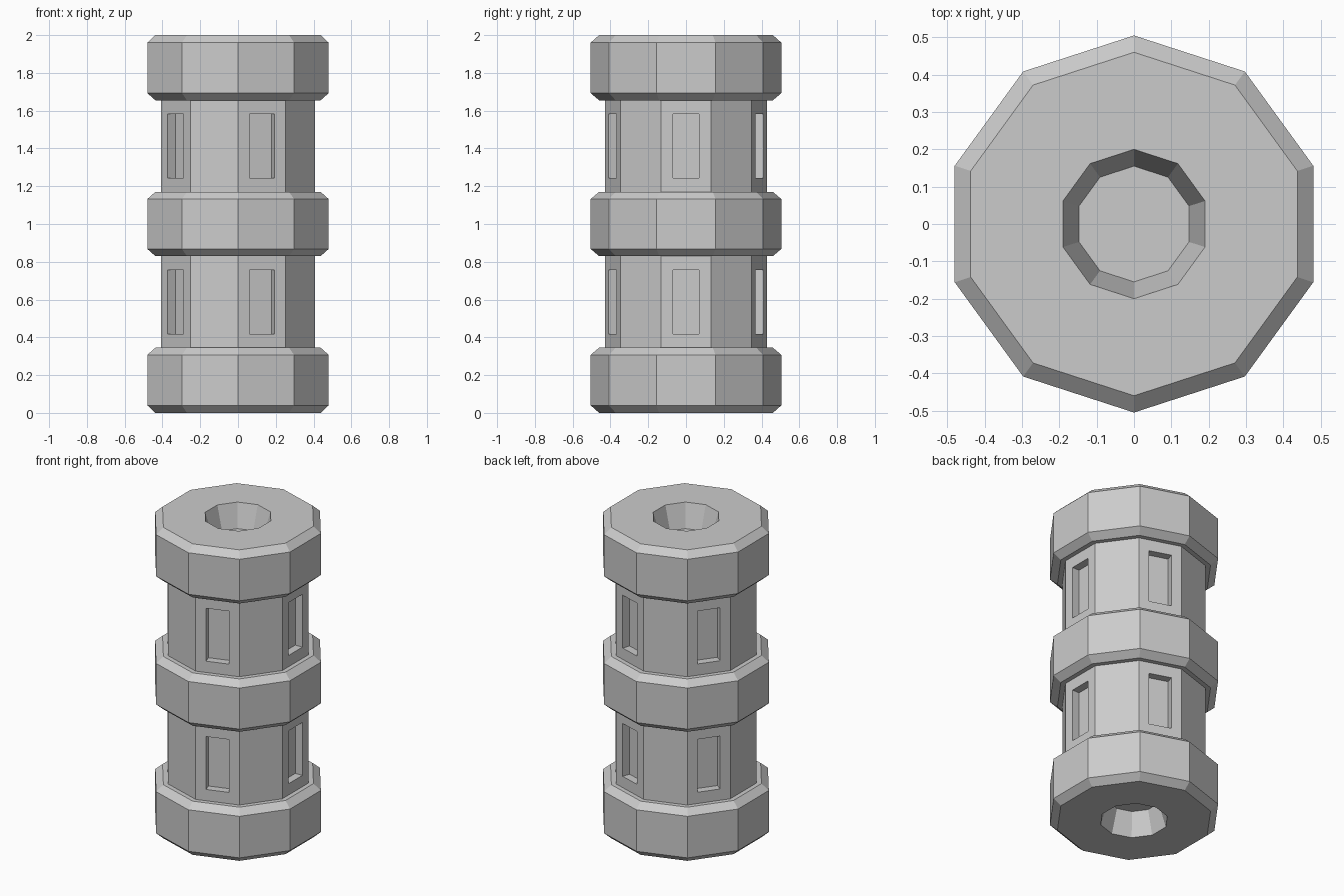
import bpy, bmesh
from math import sin, cos, radians, degrees, atan2
from mathutils import Vector

if "Cube" in bpy.data.objects:
    bpy.data.objects.remove(bpy.data.objects["Cube"])

SIDES = 10

# Lower half of the profile (radius, height): socket, base collar, shaft, middle collar
half = [(0.155, 0.15), (0.2, 0), (0.46, 0), (0.505, 0.04), (0.505, 0.307), (0.46, 0.345),
        (0.43, 0.345), (0.43, 0.83), (0.46, 0.83), (0.505, 0.868)]
profile = half + [(r, 2 - z) for r, z in reversed(half)]

# Revolve the profile into a ten-sided column
bm = bmesh.new()
rings = []
for r, z in profile:
    rings.append([bm.verts.new((r * cos(radians(90 + 36 * k)), r * sin(radians(90 + 36 * k)), z))
                  for k in range(SIDES)])
shaft_faces = []
for (p, a), (q, b) in zip(zip(profile, rings), zip(profile[1:], rings[1:])):
    for k in range(SIDES):
        n = (k + 1) % SIDES
        f = bm.faces.new((a[k], a[n], b[n], b[k]))
        if p[0] == q[0] == 0.43:
            shaft_faces.append(f)
# Socket floors
bm.faces.new(rings[0])
bm.faces.new(rings[-1])
bmesh.ops.recalc_face_normals(bm, faces=bm.faces[:])

# Recessed windows on every other shaft face
for f in shaft_faces:
    c = f.calc_center_median()
    if round(degrees(atan2(c.y, c.x))) % 72:
        continue
    out = Vector((c.x, c.y, 0)).normalized()
    side = Vector((-out.y, out.x, 0))
    bmesh.ops.inset_individual(bm, faces=[f], thickness=0.03)
    for v in f.verts:
        d = v.co - c
        v.co = c + side * (0.07 if d.dot(side) > 0 else -0.07)
        v.co.z += 0.17 if d.z > 0 else -0.17
    inner = bmesh.ops.extrude_discrete_faces(bm, faces=[f])["faces"][0]
    bmesh.ops.translate(bm, verts=inner.verts[:], vec=-out * 0.05)

mesh = bpy.data.meshes.new("collared_column")
bm.to_mesh(mesh)
bm.free()
bpy.context.collection.objects.link(bpy.data.objects.new("collared_column", mesh))
